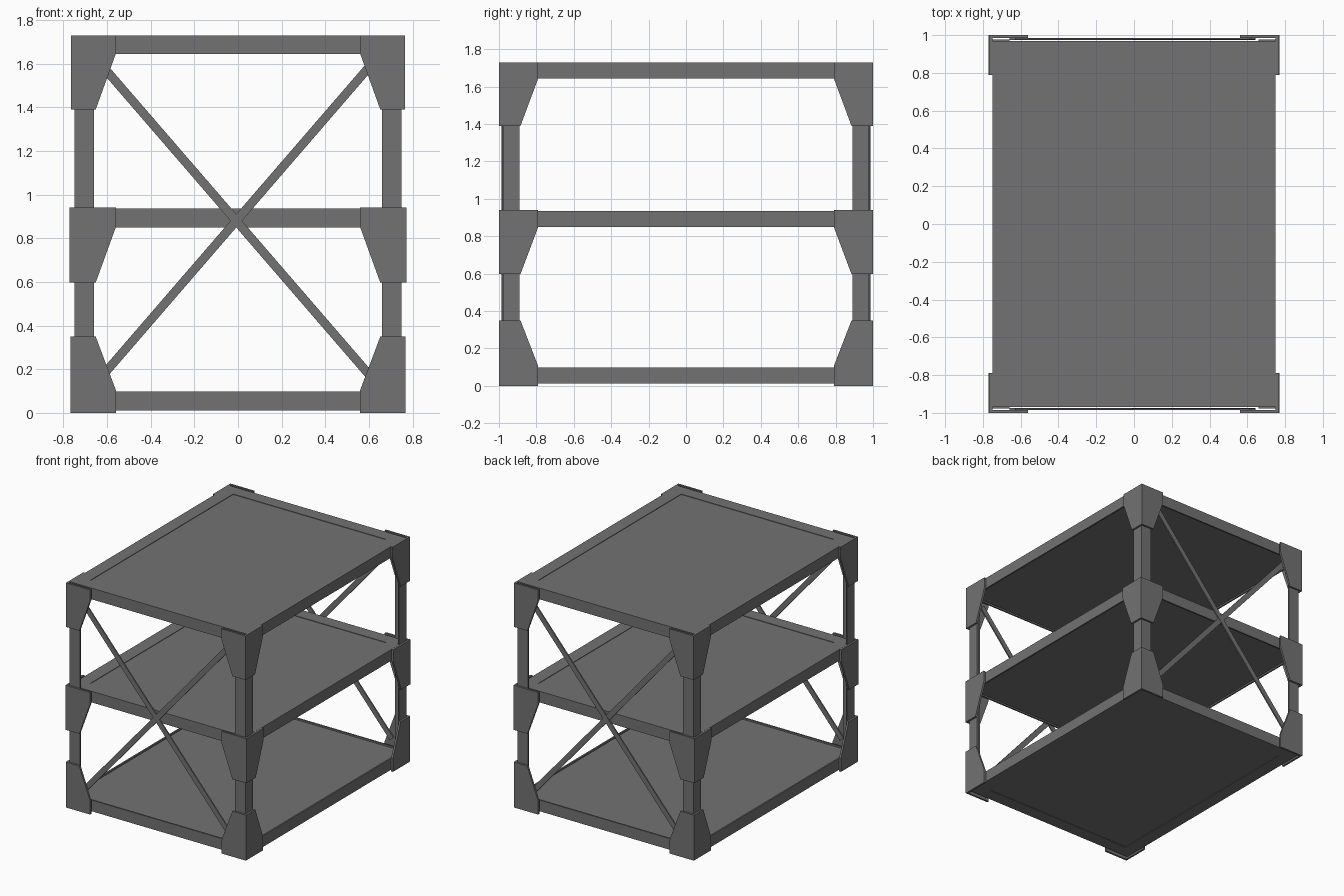
import bpy, bmesh, math
from mathutils import Matrix, Vector

if "Cube" in bpy.data.objects:
    bpy.data.objects.remove(bpy.data.objects["Cube"])

# Dark painted steel
steel = bpy.data.materials.new("dark_steel")
steel.diffuse_color = (0.17, 0.17, 0.17, 1)
steel.use_nodes = True
steel.node_tree.nodes["Principled BSDF"].inputs["Base Color"].default_value = steel.diffuse_color


def make_object(name, bm):
    bmesh.ops.recalc_face_normals(bm, faces=bm.faces)
    mesh = bpy.data.meshes.new(name)
    bm.to_mesh(mesh)
    bm.free()
    mesh.materials.append(steel)
    obj = bpy.data.objects.new(name, mesh)
    bpy.context.collection.objects.link(obj)
    return obj


def add_prism(bm, points, offset):
    """Extrude a closed 3D outline along an offset."""
    face = bm.faces.new([bm.verts.new(p) for p in points])
    ext = bmesh.ops.extrude_face_region(bm, geom=[face], use_keep_orig=True)
    verts = [g for g in ext["geom"] if isinstance(g, bmesh.types.BMVert)]
    bmesh.ops.translate(bm, verts=verts, vec=Vector(offset))


def add_box(bm, x0, x1, y0, y1, z0, z1):
    add_prism(bm, [(x0, y0, z0), (x1, y0, z0), (x1, y1, z0), (x0, y1, z0)],
              (0, 0, z1 - z0))


def mirror_corner(bm, sx, sy):
    bmesh.ops.transform(bm, matrix=Matrix.Diagonal((sx, sy, 1, 1)), verts=bm.verts)


def shelf(name, z_face, direction):
    """Folded panel: shallow inset on its outer face, lipped recess behind."""
    bm = bmesh.new()
    rings = [(0.738, 0.958, 0.074), (0.738, 0.958, 0.086),
             (0.75, 0.97, 0.086), (0.75, 0.97, 0.0), (0.65, 0.87, 0.0),
             (0.65, 0.87, 0.004)]
    loops = []
    for hx, hy, d in rings:
        z = z_face + direction * d
        loops.append([bm.verts.new((sx * hx, sy * hy, z))
                      for sx, sy in ((-1, -1), (1, -1), (1, 1), (-1, 1))])
    for a, b in zip(loops, loops[1:]):
        for i in range(4):
            j = (i + 1) % 4
            bm.faces.new((a[i], a[j], b[j], b[i]))
    bm.faces.new(loops[0])
    bm.faces.new(loops[-1])
    return make_object(name, bm)


# Shelves: the lowest one is mounted upside down
shelf("top_shelf", 1.73, -1)
shelf("middle_shelf", 0.936, -1)
shelf("bottom_shelf", 0.012, 1)

CORNERS = [("front_left", -1, -1), ("front_right", 1, -1),
           ("back_left", -1, 1), ("back_right", 1, 1)]
# Bracket levels: wide end, end of straight edge, narrow end, outer x
LEVELS = [("bottom", 0.0, 0.105, 0.35, 0.767),
          ("middle", 0.94, 0.85, 0.597, 0.771),
          ("top", 1.73, 1.645, 1.39, 0.765)]

for corner, sx, sy in CORNERS:
    # Angle-section upright
    bm = bmesh.new()
    outline = [(0.75, 0.978), (0.66, 0.978), (0.66, 0.966),
               (0.738, 0.966), (0.738, 0.89), (0.75, 0.89)]
    add_prism(bm, [(x, y, 0.02) for x, y in outline], (0, 0, 1.70))
    mirror_corner(bm, sx, sy)
    make_object(corner + "_post", bm)

    # Folded corner gussets
    for level, z0, z1, z2, ox in LEVELS:
        bm = bmesh.new()
        t = 0.015
        add_prism(bm, [(ox, 1.0, z0), (0.56, 1.0, z0), (0.56, 1.0, z1),
                       (0.652, 1.0, z2), (ox, 1.0, z2)], (0, -t, 0))
        e = 1.0 - t
        add_prism(bm, [(ox, e, z0), (ox, 0.79, z0), (ox, 0.79, z1),
                       (ox, 0.885, z2), (ox, e, z2)], (-t, 0, 0))
        mirror_corner(bm, sx, sy)
        make_object(f"{corner}_{level}_bracket", bm)

# Crossed flat-bar braces on the front and back
for side, sy in (("front", -1), ("back", 1)):
    for label, sx in (("rising", 1), ("falling", -1)):
        bm = bmesh.new()
        half = math.hypot(0.635, 0.735)
        add_box(bm, -half, half, -0.005, 0.005, -0.02, 0.02)
        angle = -sx * math.atan2(0.735, 0.635)
        rot = Matrix.Rotation(angle, 4, 'Y')
        move = Matrix.Translation((-0.008, sy * (0.98 + 0.001 * sx), 0.88))
        bmesh.ops.transform(bm, matrix=move @ rot, verts=bm.verts)
        make_object(f"{side}_{label}_brace", bm)
